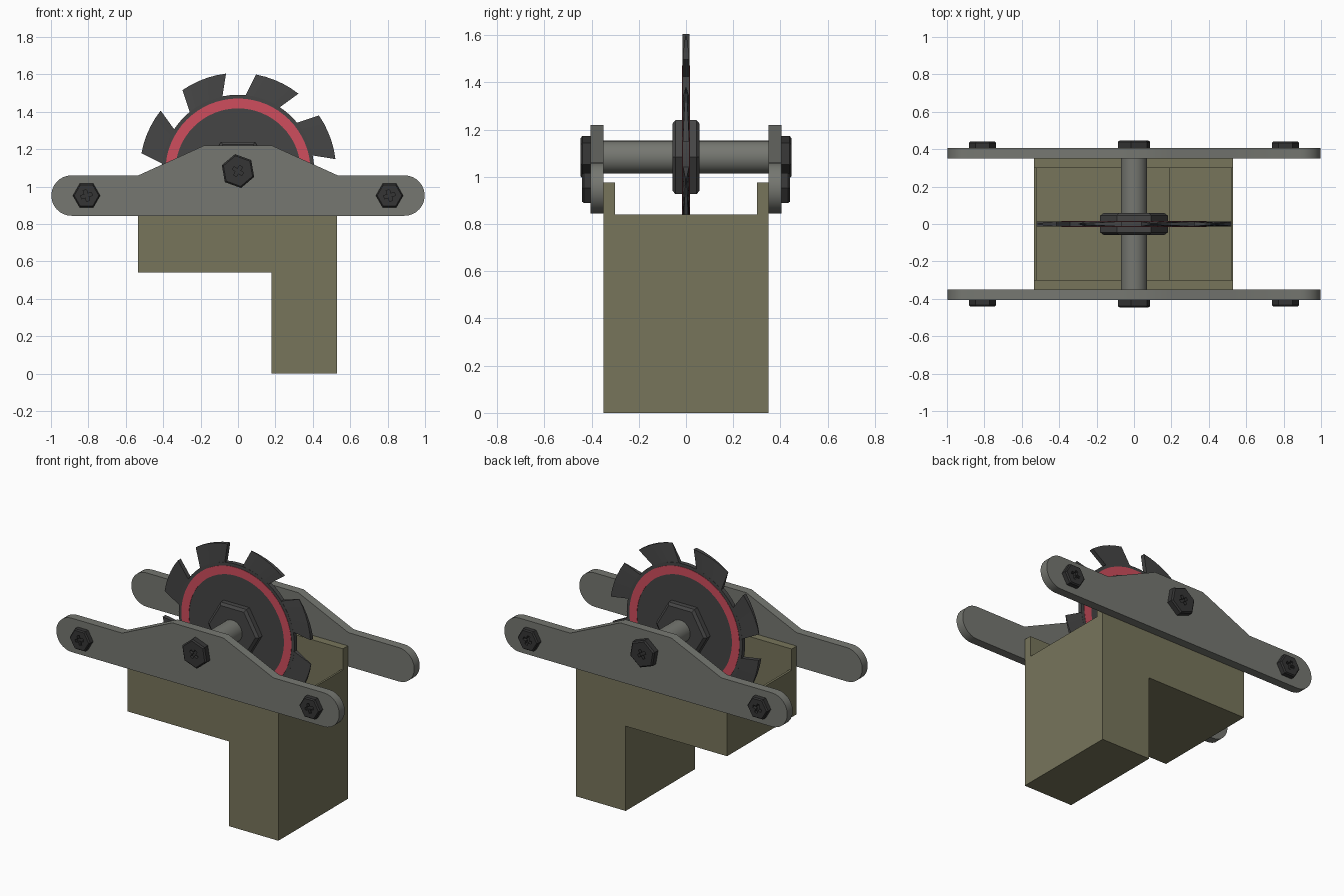
import bpy, bmesh
from math import sin, cos, radians, pi

if "Cube" in bpy.data.objects:
    bpy.data.objects.remove(bpy.data.objects["Cube"])

def material(name, rgb):
    m = bpy.data.materials.new(name)
    m.diffuse_color = (*rgb, 1)
    m.use_nodes = True
    m.node_tree.nodes["Principled BSDF"].inputs["Base Color"].default_value = m.diffuse_color
    return m

OLIVE = material("olive_body", (0.185, 0.178, 0.105))
STEEL = material("plate_steel", (0.18, 0.185, 0.165))
DARK = material("dark_steel", (0.06, 0.06, 0.06))
BLACK = material("bolt_black", (0.035, 0.035, 0.035))
RED = material("red_paint", (0.62, 0.075, 0.11))
AXLE_Z = 1.083

def finish(name, bm, mat, smooth=False):
    bmesh.ops.recalc_face_normals(bm, faces=bm.faces)
    me = bpy.data.meshes.new(name)
    bm.to_mesh(me)
    bm.free()
    ob = bpy.data.objects.new(name, me)
    bpy.context.collection.objects.link(ob)
    if mat:
        me.materials.append(mat)
    if smooth:
        bpy.ops.object.select_all(action='DESELECT')
        ob.select_set(True)
        bpy.context.view_layer.objects.active = ob
        bpy.ops.object.shade_smooth_by_angle(angle=radians(30))
    return ob

def loft(bm, rings):
    """Join equal-length rings of points and cap both ends."""
    vs = [[bm.verts.new(p) for p in r] for r in rings]
    n = len(vs[0])
    for a, b in zip(vs, vs[1:]):
        for i in range(n):
            bm.faces.new((a[i], a[(i + 1) % n], b[(i + 1) % n], b[i]))
    bm.faces.new(vs[0])
    bm.faces.new(vs[-1])

def prism(name, pts, y0, y1, mat=None, smooth=False):
    bm = bmesh.new()
    loft(bm, [[(x, y, z) for x, z in pts] for y in (y0, y1)])
    return finish(name, bm, mat, smooth)

def circle(x, z, r, n, start=0.0):
    return [(x + r * cos(start + 2 * pi * i / n), z + r * sin(start + 2 * pi * i / n))
            for i in range(n)]

def cut(ob, cutter):
    cutter.hide_render = True
    mod = ob.modifiers.new("cut", 'BOOLEAN')
    mod.operation, mod.solver, mod.object = 'DIFFERENCE', 'EXACT', cutter
    bpy.context.view_layer.objects.active = ob
    bpy.ops.object.modifier_apply(modifier=mod.name)
    bpy.data.objects.remove(cutter)

# hollow L-shaped housing with raised side rims
body = prism("housing", [(-0.535, 0.54), (0.18, 0.54), (0.18, 0), (0.53, 0),
                         (0.53, 0.975), (-0.535, 0.975)], -0.35, 0.35, OLIVE)
cut(body, prism("cavity", [(-0.52, 0.555), (0.19, 0.555), (0.19, 0.015), (0.518, 0.015),
                           (0.518, 1.2), (-0.52, 1.2)], -0.3, 0.3))
cut(body, prism("end_notch", [(-0.7, 0.84), (0.7, 0.84), (0.7, 1.2), (-0.7, 1.2)], -0.3, 0.3))

# side plate outline: rounded ends and a raised middle
right = [(0.89 + 0.108 * cos(radians(a)), 0.952 + 0.108 * sin(radians(a)))
         for a in range(-90, 91, 12)] + [(0.533, 1.06), (0.18, 1.22)]
outline = right + [(-x, z) for x, z in reversed(right)]

def bolt(name, x, z, r, turn, side, y_out):
    """Hex bolt head with chamfered rim and a cross recess."""
    bm = bmesh.new()
    loft(bm, [[(px, side * y, pz) for px, pz in circle(x, z, rr, 6, turn)]
              for y, rr in ((0.395, r), (y_out - 0.008, r), (y_out, r * 0.9))])
    head = finish(name, bm, BLACK)
    a, b = 0.03, 0.009
    plus = [(a, -b), (a, b), (b, b), (b, a), (-b, a), (-b, b),
            (-a, b), (-a, -b), (-b, -b), (-b, -a), (b, -a), (b, -b)]
    t = turn + 0.3
    plus = [(x + u * cos(t) - v * sin(t), z + u * sin(t) + v * cos(t)) for u, v in plus]
    cut(head, prism("recess", plus, side * (y_out - 0.02), side * (y_out + 0.02)))

for side, tag in ((-1, "front"), (1, "back")):
    prism(tag + "_side_plate", outline, side * 0.35, side * 0.405, STEEL, True)
    bolt(tag + "_axle_bolt", 0, AXLE_Z, 0.092, radians(40), side, 0.446)
    for x, end in ((-0.81, "left"), (0.81, "right")):
        bolt(f"{tag}_{end}_bolt", x, 0.952, 0.073, 0, side, 0.441)

# axle and chamfered hex hub
prism("axle", circle(0, AXLE_Z, 0.07, 32), -0.36, 0.36, STEEL, True)
bm = bmesh.new()
loft(bm, [[(x, y, z) for x, z in circle(0, AXLE_Z, r, 6)]
          for y, r in ((-0.058, 0.163), (-0.045, 0.181), (0.045, 0.181), (0.058, 0.163))])
finish("hub_nut", bm, DARK)

# saw blade disc
H = 0.014
prism("blade_disc", circle(0, AXLE_Z, 0.408, 64), -H, H, DARK, True)

# eight swept teeth, each thinning towards its trailing tip
bm = bmesh.new()
STEPS = 5
for k in range(8):
    rings = []
    for i in range(STEPS + 1):
        t = i / STEPS
        ai, ao = radians(45 * k + 12.5 + 27.5 * t), radians(45 * k + 7 + 27.5 * t)
        ho = H * (1 - 0.9 * t)
        rings.append([(r * cos(a), y, AXLE_Z + r * sin(a)) for r, a, y in
                      ((0.395, ai, -H), (0.525, ao, -ho), (0.525, ao, ho), (0.395, ai, H))])
    loft(bm, rings)
finish("blade_teeth", bm, DARK)

# painted red ring, slightly proud of both blade faces
bm = bmesh.new()
N = 64
loops = [[bm.verts.new((x, y, z)) for x, z in circle(0, AXLE_Z, r, N)]
         for r, y in ((0.335, -0.016), (0.388, -0.016), (0.388, 0.016), (0.335, 0.016))]
for j in range(4):
    a, b = loops[j], loops[(j + 1) % 4]
    for i in range(N):
        bm.faces.new((a[i], a[(i + 1) % N], b[(i + 1) % N], b[i]))
finish("blade_red_ring", bm, RED, True)
